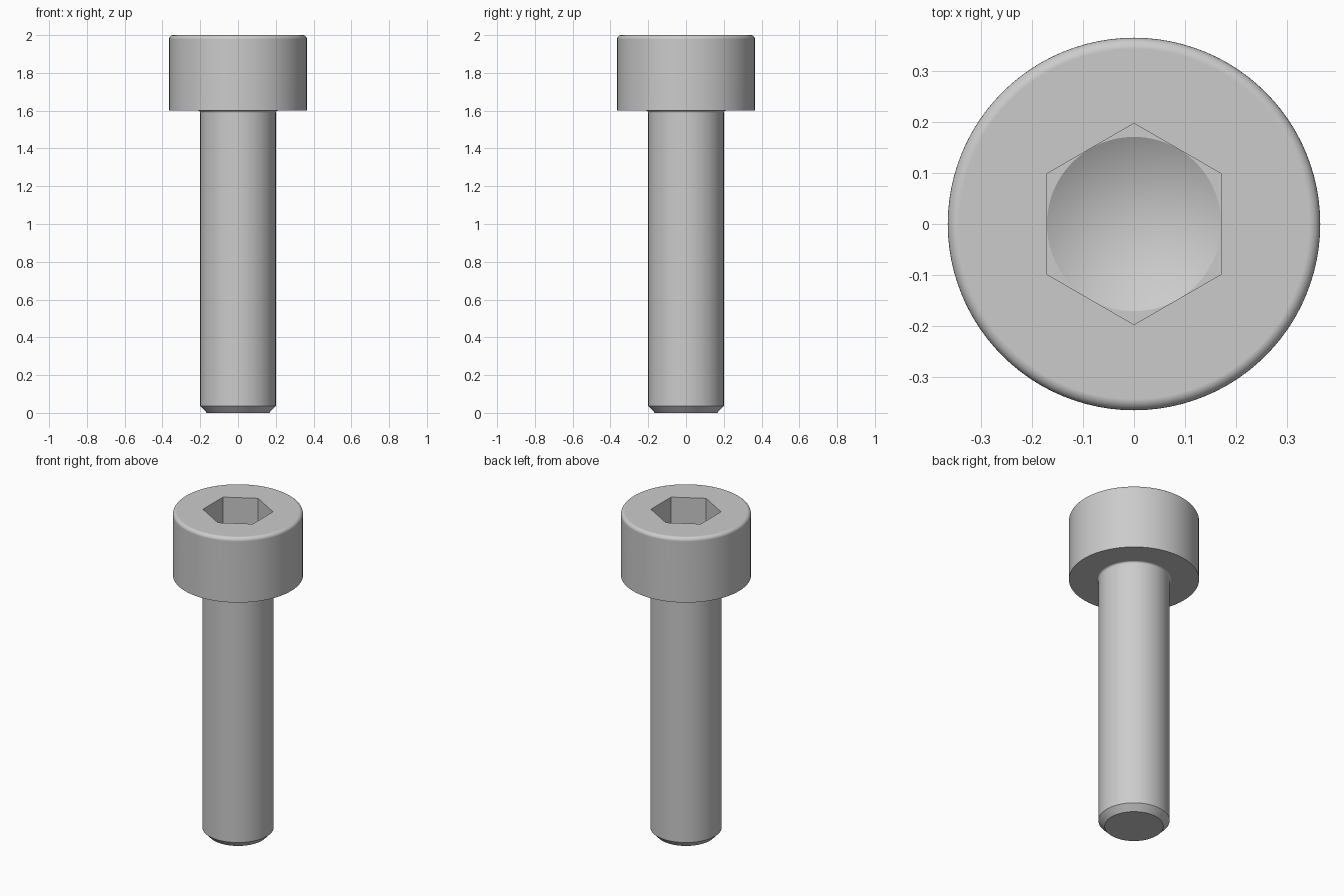
import bpy, bmesh, math

if "Cube" in bpy.data.objects:
    bpy.data.objects.remove(bpy.data.objects["Cube"])

N = 96                    # segments around the axis
S = N // 6                # segments per hexagon side
HEAD_R, SHANK_R = 0.365, 0.2
HEAD_Z, TOP_Z = 1.6, 2.0
FLAT_R = 0.1707           # centre to hexagon flat
FLOOR_Z = 1.8
CONE_Z = FLOOR_Z - FLAT_R * math.tan(math.radians(30))

bm = bmesh.new()


def ring(r, z, count=N, offset=0.0):
    return [bm.verts.new((r * math.cos(offset + 2 * math.pi * i / count),
                          r * math.sin(offset + 2 * math.pi * i / count), z))
            for i in range(count)]


def bridge(a, b):
    for i in range(len(a)):
        j = (i + 1) % len(a)
        bm.faces.new((a[i], a[j], b[j], b[i]))


def arc(cx, cz, r, start, end, steps):
    out = []
    for i in range(steps + 1):
        t = math.radians(start + (end - start) * i / steps)
        out.append((cx + r * math.cos(t), cz + r * math.sin(t)))
    return out


# Outer profile: chamfered tip, shank, under-head fillet, head with rounded rim
under, rim = 0.012, 0.022
profile = [(0.165, 0.0), (SHANK_R, 0.037)]
profile += arc(SHANK_R + under, HEAD_Z - under, under, 180, 90, 4)
profile += [(HEAD_R, HEAD_Z)]
profile += arc(HEAD_R - rim, TOP_Z - rim, rim, 0, 90, 6)
rings = [ring(r, z) for r, z in profile]
for a, b in zip(rings, rings[1:]):
    bridge(a, b)
bm.faces.new(rings[0])

# Hexagon socket: corners at 30, 90, ... degrees, flats touch the drill circle
corner_r = FLAT_R / math.cos(math.pi / 6)
mouth = ring(corner_r, TOP_Z, 6, math.pi / 6)
base = ring(corner_r, FLOOR_Z, 6, math.pi / 6)
drill = ring(FLAT_R, FLOOR_Z)
tip = bm.verts.new((0, 0, CONE_Z))
outer = rings[-1]
for k in range(6):
    n = (k + 1) % 6
    first = S // 2 + k * S
    # head top sector between this corner and the next
    bm.faces.new([mouth[n], mouth[k]] + [outer[(first + i) % N] for i in range(S + 1)])
    # socket wall, meeting the drill circle at its middle
    bm.faces.new((mouth[k], mouth[n], base[n], drill[(first + S // 2) % N], base[k]))
    # flat floor left in the corner
    bm.faces.new([base[k]] + [drill[(k * S + i) % N] for i in range(S, -1, -1)])
# Drill cone
for i in range(N):
    bm.faces.new((drill[i], drill[(i + 1) % N], tip))

bmesh.ops.recalc_face_normals(bm, faces=bm.faces)

# Smooth curved surfaces, keep real edges sharp
for f in bm.faces:
    f.smooth = True
for e in bm.edges:
    e.smooth = e.calc_face_angle(0.0) < math.radians(25)

mesh = bpy.data.meshes.new("socket_screw")
bm.to_mesh(mesh)
bm.free()
screw = bpy.data.objects.new("socket_screw", mesh)
bpy.context.collection.objects.link(screw)

steel = bpy.data.materials.new("steel_grey")
steel.diffuse_color = (0.6, 0.6, 0.6, 1.0)
steel.use_nodes = True
steel.node_tree.nodes["Principled BSDF"].inputs["Base Color"].default_value = steel.diffuse_color
mesh.materials.append(steel)

weighted = screw.modifiers.new("weighted_normals", 'WEIGHTED_NORMAL')
weighted.keep_sharp = True
